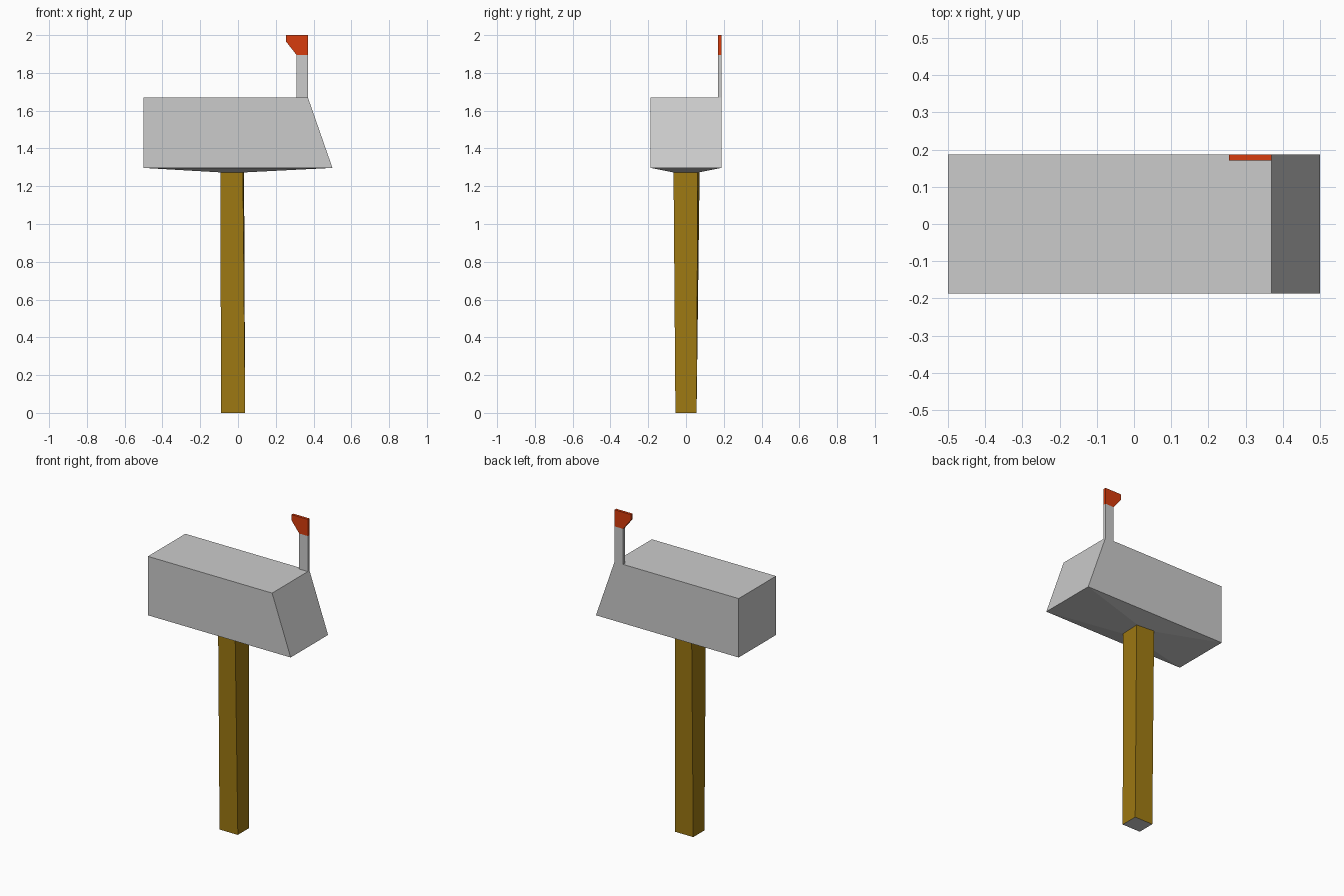
import bpy
import bmesh

default = bpy.data.objects.get("Cube")
if default:
    bpy.data.objects.remove(default, do_unlink=True)


def material(name, rgb):
    mat = bpy.data.materials.new(name)
    mat.use_nodes = True
    color = (*rgb, 1.0)
    mat.diffuse_color = color
    mat.node_tree.nodes["Principled BSDF"].inputs["Base Color"].default_value = color
    return mat


def loft(name, rings, *mats):
    """Join matching rings of points with flat sides and cap both ends."""
    bm = bmesh.new()
    loops = [[bm.verts.new(p) for p in ring] for ring in rings]
    bm.faces.new(loops[0])
    bm.faces.new(loops[-1])
    for low, high in zip(loops, loops[1:]):
        for i in range(len(low)):
            j = (i + 1) % len(low)
            bm.faces.new((low[i], low[j], high[j], high[i]))
    bmesh.ops.recalc_face_normals(bm, faces=bm.faces)
    mesh = bpy.data.meshes.new(name)
    for mat in mats:
        mesh.materials.append(mat)
    bm.to_mesh(mesh)
    bm.free()
    obj = bpy.data.objects.new(name, mesh)
    bpy.context.collection.objects.link(obj)
    return obj


def rect(x0, x1, y, z):
    return [(x0, -y, z), (x1, -y, z), (x1, y, z), (x0, y, z)]


def plate(name, profile, y0, y1, mat):
    """Extrude an upright x-z profile between two depths."""
    return loft(name, [[(x, y, z) for x, z in profile] for y in (y0, y1)], mat)


grey = material("grey metal", (0.6, 0.6, 0.6))
wood = material("brown wood", (0.34, 0.19, 0.006))
red = material("red paint", (0.68, 0.045, 0.004))

HALF, BASE, TOP, NECK = 0.187, 1.297, 1.67, 1.273

# Box with a slanted door end and a shallow funnel underside
loft("box", [rect(-0.09, 0.03, 0.066, NECK),
             rect(-0.5, 0.5, HALF, BASE),
             rect(-0.5, 0.37, HALF, TOP)], grey)

# Slightly tapered, slightly skewed post
post_top = [(-0.093, -0.066, NECK), (0.026, -0.066, NECK),
            (0.032, 0.062, NECK), (-0.09, 0.072, NECK)]
post = loft("post", [rect(-0.09, 0.038, 0.056, 0), post_top], wood, grey)
for face in post.data.polygons:
    if face.normal.z < -0.9:
        face.material_index = 1

# Flag arm and painted flag at the back corner
plate("flag_arm", [(0.31, TOP), (0.37, TOP), (0.37, 1.895), (0.31, 1.895)],
      0.17, HALF, grey)
plate("flag", [(0.31, 1.895), (0.37, 1.895), (0.37, 2.0), (0.255, 2.0), (0.255, 1.965)],
      0.17, HALF, red)
